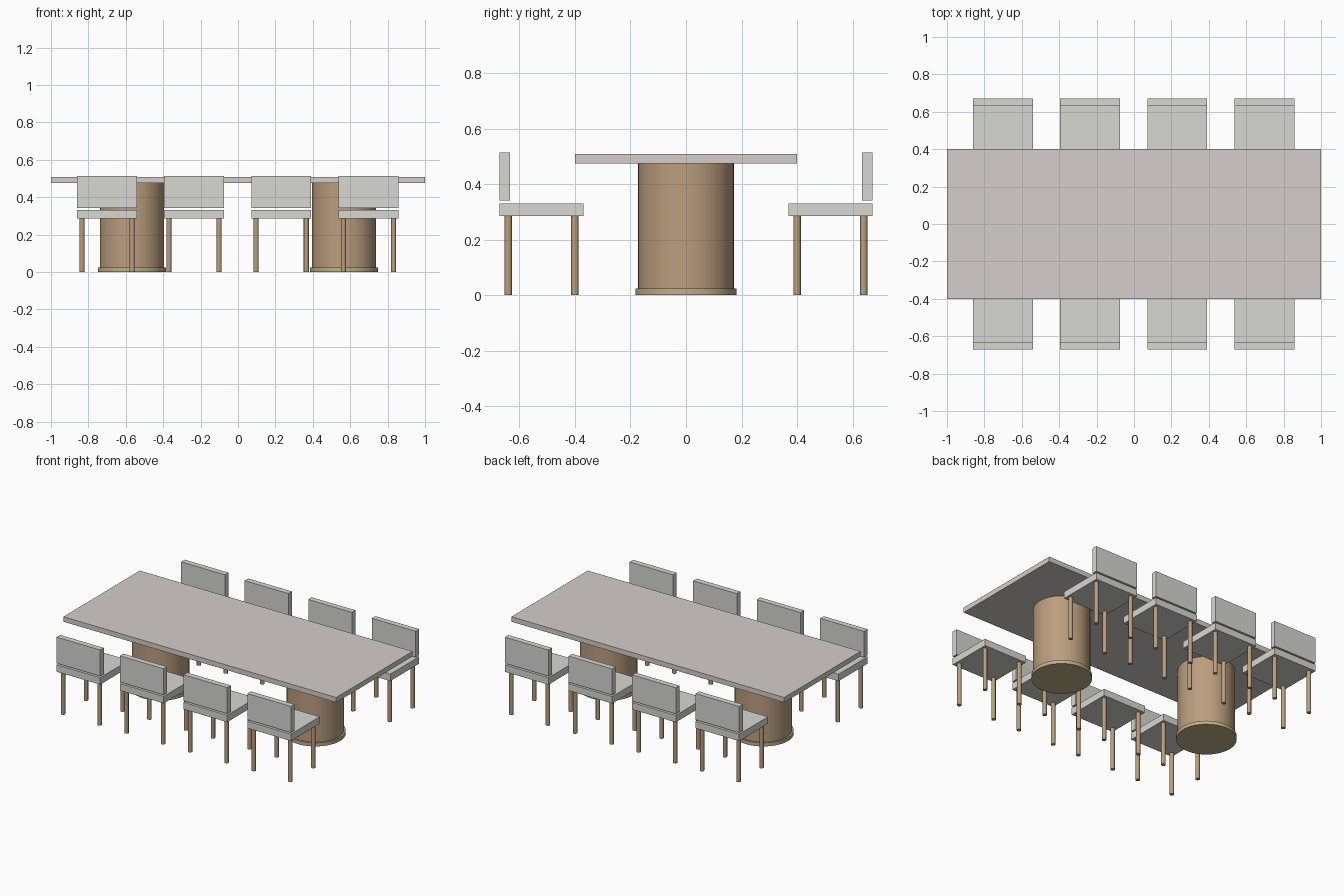
import bpy
import bmesh
from mathutils import Matrix

if "Cube" in bpy.data.objects:
    bpy.data.objects.remove(bpy.data.objects["Cube"])


def material(name, rgb):
    m = bpy.data.materials.new(name)
    m.diffuse_color = (*rgb, 1)
    m.use_nodes = True
    m.node_tree.nodes["Principled BSDF"].inputs["Base Color"].default_value = m.diffuse_color
    return m


WOOD = material("wood", (0.50, 0.34, 0.21))
BRASS = material("brass", (0.53, 0.43, 0.24))
STONE = material("stone", (0.66, 0.62, 0.60))
FABRIC = material("fabric", (0.68, 0.68, 0.65))


def finish(bm, name, mat):
    mesh = bpy.data.meshes.new(name)
    bm.to_mesh(mesh)
    bm.free()
    mesh.materials.append(mat)
    obj = bpy.data.objects.new(name, mesh)
    bpy.context.collection.objects.link(obj)
    return obj


def box(name, x, y, z, mat):
    """Box from (min, max) ranges on each axis."""
    centre = [(a + b) / 2 for a, b in (x, y, z)]
    size = [b - a for a, b in (x, y, z)]
    bm = bmesh.new()
    bmesh.ops.create_cube(bm, size=1, matrix=Matrix.Translation(centre) @ Matrix.Diagonal((*size, 1)))
    return finish(bm, name, mat)


def cylinder(name, x, y, z0, z1, radius, sides, mat):
    bm = bmesh.new()
    bmesh.ops.create_cone(bm, cap_ends=True, segments=sides, radius1=radius, radius2=radius,
                          depth=z1 - z0, matrix=Matrix.Translation((x, y, (z0 + z1) / 2)))
    # smooth sides, flat caps
    for f in bm.faces:
        f.smooth = len(f.verts) == 4
    for e in bm.edges:
        e.smooth = all(len(f.verts) == 4 for f in e.link_faces)
    return finish(bm, name, mat)


# Table
box("table_top", (-1, 1), (-0.4, 0.4), (0.475, 0.508), STONE)
for x in (-0.567, 0.567):
    cylinder("pedestal_base", x, 0, 0, 0.024, 0.182, 64, BRASS)
    cylinder("pedestal_column", x, 0, 0.024, 0.475, 0.172, 64, WOOD)

# Chairs: four on each long side, backs facing outward
for side in (-1, 1):
    def span(a, b):
        return tuple(sorted((side * a, side * b)))

    for cx in (-0.7, -0.235, 0.231, 0.698):
        width = (cx - 0.16, cx + 0.16)
        box("seat", width, span(0.369, 0.671), (0.285, 0.331), FABRIC)
        box("chair_back", width, span(0.634, 0.671), (0.341, 0.514), FABRIC)
        for dx in (-0.134, 0.134):
            cylinder("front_leg", cx + dx, side * 0.4, 0, 0.285, 0.0135, 20, WOOD)
            cylinder("back_leg", cx + dx, side * 0.64, 0, 0.285, 0.0135, 20, WOOD)
